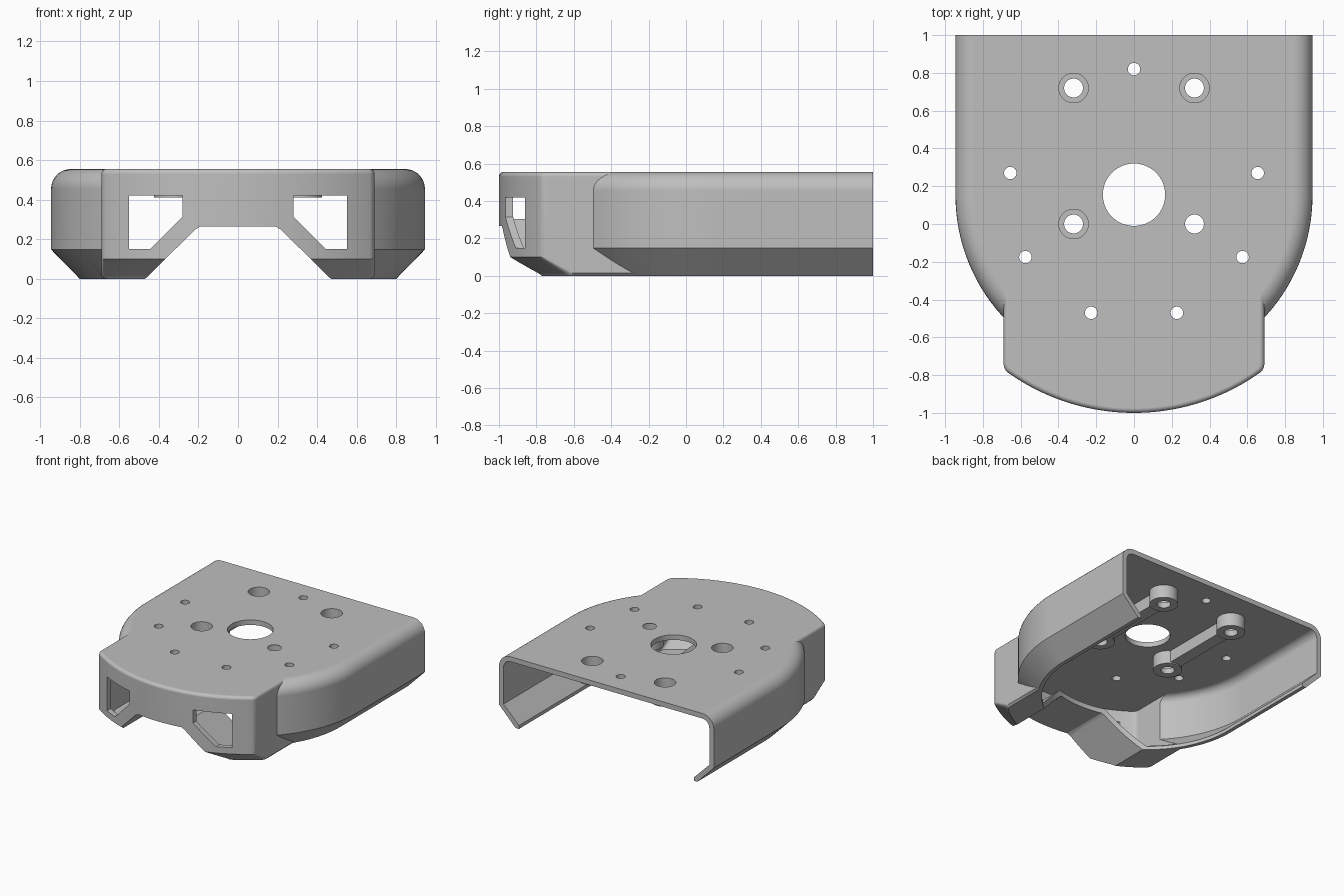
import bpy, bmesh, math

if "Cube" in bpy.data.objects:
    bpy.data.objects.remove(bpy.data.objects["Cube"])

CY = 0.15          # common arc centre of body, front block and centre hole
TOP = 0.555
WALL = 0.04


def finish(bm, name):
    bmesh.ops.recalc_face_normals(bm, faces=bm.faces)
    me = bpy.data.meshes.new(name)
    bm.to_mesh(me)
    bm.free()
    ob = bpy.data.objects.new(name, me)
    bpy.context.collection.objects.link(ob)
    return ob


def loft(name, rings):
    """Closed solid through rings of equal point count."""
    bm = bmesh.new()
    vs = [[bm.verts.new(p) for p in r] for r in rings]
    n = len(vs[0])
    for a, b in zip(vs, vs[1:]):
        for i in range(n):
            j = (i + 1) % n
            bm.faces.new((a[i], a[j], b[j], b[i]))
    bm.faces.new(vs[0])
    bm.faces.new(vs[-1])
    return finish(bm, name)


def prism(name, pts, y0, y1):
    return loft(name, [[(x, y, z) for x, z in pts] for y in (y0, y1)])


def cylinder(name, x, y, r, z0, z1, n=48):
    ang = [2 * math.pi * i / n for i in range(n)]
    return loft(name, [[(x + r * math.cos(a), y + r * math.sin(a), z) for a in ang]
                       for z in (z0, z1)])


def combine(ob, op, other):
    m = ob.modifiers.new("bool", 'BOOLEAN')
    m.operation, m.solver, m.object = op, 'EXACT', other
    bpy.context.view_layer.update()
    bpy.context.view_layer.objects.active = ob
    bpy.ops.object.modifier_apply(modifier=m.name)
    bpy.data.objects.remove(other, do_unlink=True)


def u_ring(r, z, back):
    """Half circle at the front with straight sides running to the back."""
    pts = [(r, back, z)]
    for i in range(65):
        a = -math.pi * i / 64
        pts.append((r * math.cos(a), CY + r * math.sin(a), z))
    return pts + [(-r, back, z)]


def block_ring(r, w, z, back=0.0, c=0.03):
    """Straight sides, rounded corners and a curved front."""
    a = math.asin(w / r)
    corner = (w, CY - r * math.cos(a))
    b = a - c / r
    p0 = (w, corner[1] + c)
    p2 = (r * math.sin(b), CY - r * math.cos(b))
    half = [(w, back)]
    for i in range(6):
        t = i / 5
        half.append(tuple((1 - t) ** 2 * p0[k] + 2 * t * (1 - t) * corner[k] + t * t * p2[k]
                          for k in (0, 1)))
    mid = [(r * math.sin(b * (1 - i / 20)), CY - r * math.cos(b * (1 - i / 20)))
           for i in range(1, 40)]
    pts = half + mid + [(-x, y) for x, y in reversed(half)]
    return [(x, y, z) for x, y in pts]


def fillet(rad, top, n=8):
    """Inset and height pairs of a rounded top edge."""
    return [(rad * (1 - math.cos(math.pi / 2 * i / n)),
             top - rad + rad * math.sin(math.pi / 2 * i / n)) for i in range(n + 1)]


# outer solids: rounded body and front block
shell = loft("cover_shell", [u_ring(0.80, 0, 1), u_ring(0.945, 0.148, 1)] +
             [u_ring(0.945 - d, z, 1) for d, z in fillet(0.1, TOP)])
block = loft("front_block", [block_ring(1.033, 0.675, 0), block_ring(1.045, 0.69, 0.015),
                             block_ring(1.15, 0.69, 0.1)] +
             [block_ring(1.15 - d, 0.69 - d, z) for d, z in fillet(0.025, TOP, 5)])
combine(shell, 'UNION', block)

# raised notch under the front
combine(shell, 'DIFFERENCE', prism("notch_cutter", [
    (-0.52, -0.05), (-0.215, 0.25), (-0.19, 0.265), (0.19, 0.265), (0.215, 0.25), (0.52, -0.05)],
    -1.3, 0.1))

# hollow inside, leaving a thin floor over the notch
cavity = loft("cavity_cutter", [u_ring(0.693, -0.05, 1.1), u_ring(0.905, 0.162, 1.1)] +
              [u_ring(0.905 - d, z, 1.1) for d, z in fillet(0.06, TOP - WALL, 6)])
combine(cavity, 'UNION', loft("block_cavity", [
    block_ring(1.018, 0.65, WALL), block_ring(1.11, 0.65, 0.119),
    block_ring(1.11, 0.65, TOP - WALL)]))
combine(cavity, 'DIFFERENCE', prism("floor_keeper", [
    (-0.591, -0.07), (-0.216, 0.305), (0.216, 0.305), (0.591, -0.07)], -1.3, -0.2))
combine(shell, 'DIFFERENCE', cavity)
combine(shell, 'DIFFERENCE', loft("bottom_opening", [u_ring(0.77, z, 1.1) for z in (-0.1, 0.4)]))

# five-sided windows in the front
for s in (-1, 1):
    pts = [(0.28, 0.42), (0.55, 0.42), (0.55, 0.15), (0.445, 0.15), (0.28, 0.315)]
    combine(shell, 'DIFFERENCE', prism("window_cutter", [(s * x, z) for x, z in pts], -1.3, -0.6))

# screw bosses joined by ribs under the top
screws = [(s * 0.32, y) for s in (-1, 1) for y in (0.0, 0.72)]
for s in (-1, 1):
    x0, x1 = s * 0.32 - 0.05, s * 0.32 + 0.05
    combine(shell, 'UNION', prism("rib", [(x0, 0.42), (x1, 0.42), (x1, 0.535), (x0, 0.535)], 0, 0.72))
for x, y in screws:
    combine(shell, 'UNION', cylinder("boss", x, y, 0.105, 0.41, 0.535))

# holes: counterbored screws, small pins, centre opening
for x, y in screws:
    combine(shell, 'DIFFERENCE', cylinder("bore", x, y, 0.078, 0.455, 0.7))
    combine(shell, 'DIFFERENCE', cylinder("screw_hole", x, y, 0.05, 0.35, 0.7))
pins = [(0, 0.82)] + [(s * x, y) for s in (-1, 1)
                      for x, y in ((0.655, 0.27), (0.575, -0.175), (0.227, -0.47))]
for x, y in pins:
    combine(shell, 'DIFFERENCE', cylinder("pin_hole", x, y, 0.033, 0.45, 0.7, 24))
combine(shell, 'DIFFERENCE', cylinder("centre_hole", 0, 0.155, 0.165, 0.35, 0.7, 64))

# single grey finish and smooth curved walls
mat = bpy.data.materials.new("plain_grey")
mat.diffuse_color = (0.52, 0.52, 0.52, 1)
mat.use_nodes = True
mat.node_tree.nodes["Principled BSDF"].inputs["Base Color"].default_value = mat.diffuse_color
shell.data.materials.clear()
shell.data.materials.append(mat)
bpy.ops.object.select_all(action='DESELECT')
shell.select_set(True)
bpy.context.view_layer.objects.active = shell
bpy.ops.object.shade_smooth_by_angle(angle=math.radians(25))
wn = shell.modifiers.new("weighted", 'WEIGHTED_NORMAL')
wn.keep_sharp = True
